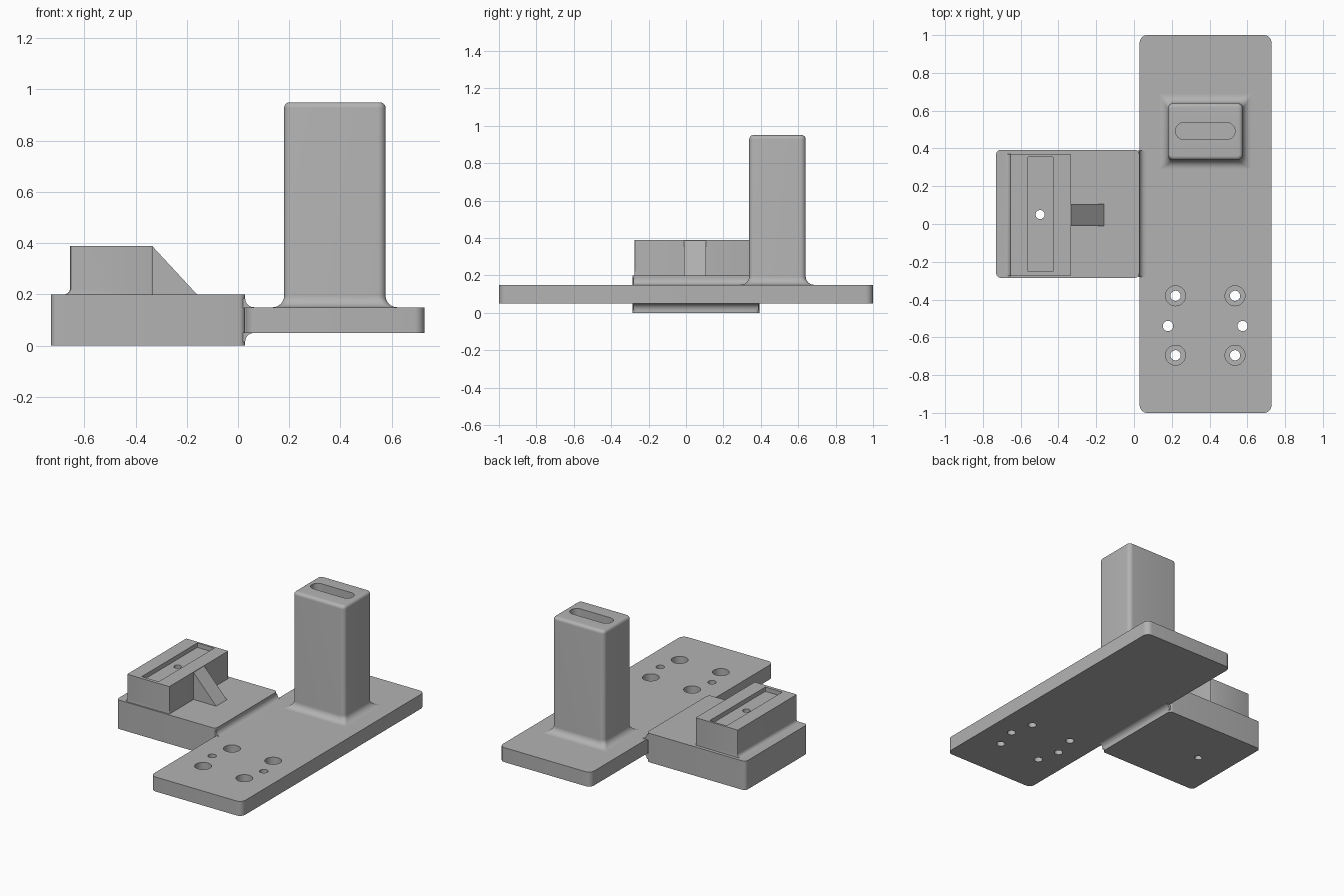
import bpy
import bmesh
from math import sin, cos, pi, radians

if "Cube" in bpy.data.objects:
    bpy.data.objects.remove(bpy.data.objects["Cube"])

grey = bpy.data.materials.new("light grey")
grey.use_nodes = True
grey.diffuse_color = (0.45, 0.45, 0.45, 1)
grey.node_tree.nodes["Principled BSDF"].inputs["Base Color"].default_value = (0.45, 0.45, 0.45, 1)


def loft(name, rings):
    """Solid through rings of matching points, capped at both ends."""
    bm = bmesh.new()
    loops = [[bm.verts.new(p) for p in ring] for ring in rings]
    n = len(loops[0])
    for a, b in zip(loops, loops[1:]):
        for i in range(n):
            j = (i + 1) % n
            bm.faces.new((a[i], a[j], b[j], b[i]))
    bm.faces.new(loops[0][::-1])
    bm.faces.new(loops[-1])
    bmesh.ops.recalc_face_normals(bm, faces=bm.faces)
    mesh = bpy.data.meshes.new(name)
    bm.to_mesh(mesh)
    bm.free()
    mesh.materials.append(grey)
    obj = bpy.data.objects.new(name, mesh)
    bpy.context.collection.objects.link(obj)
    return obj


def rounded(x0, x1, y0, y1, z, r, steps=8):
    """Rounded rectangle at height z."""
    corners = ((x1 - r, y1 - r), (x0 + r, y1 - r), (x0 + r, y0 + r), (x1 - r, y0 + r))
    ring = []
    for k, (cx, cy) in enumerate(corners):
        for s in range(steps + 1):
            a = (k + s / steps) * pi / 2
            ring.append((cx + r * cos(a), cy + r * sin(a), z))
    return ring


def slab(name, x0, x1, y0, y1, z0, z1, r):
    return loft(name, [rounded(x0, x1, y0, y1, z, r) for z in (z0, z1)])


def cylinder(name, x, y, z0, z1, r):
    circle = [(x + r * cos(i * pi / 16), y + r * sin(i * pi / 16)) for i in range(32)]
    return loft(name, [[(px, py, z) for px, py in circle] for z in (z0, z1)])


def strip(name, profile, y0, y1):
    """Profile in x and z, extruded along y."""
    return loft(name, [[(x, y, z) for x, z in profile] for y in (y0, y1)])


def cut(obj, cutters):
    for c in cutters:
        c.hide_render = True
        c.hide_viewport = True
        m = obj.modifiers.new("cut", "BOOLEAN")
        m.operation = "DIFFERENCE"
        m.solver = "EXACT"
        m.object = c
    bpy.context.view_layer.update()
    graph = bpy.context.evaluated_depsgraph_get()
    mesh = bpy.data.meshes.new_from_object(obj.evaluated_get(graph))
    obj.modifiers.clear()
    obj.data = mesh
    for c in cutters:
        bpy.data.objects.remove(c)


# Long base plate with counterbored and plain holes
plate = slab("base_plate", 0.03, 0.728, -1, 1, 0.05, 0.15, 0.04)
tools = []
for x in (0.22, 0.535):
    for y in (-0.38, -0.695):
        tools.append(cylinder("bore", x, y, 0, 0.2, 0.027))
        tools.append(cylinder("counterbore", x, y, 0.1, 0.2, 0.053))
for x in (0.18, 0.575):
    tools.append(cylinder("pin_hole", x, -0.54, 0, 0.2, 0.027))
cut(plate, tools)

# Column with flared foot, rounded top and a slot
rings = []
for s in range(9):
    a = s / 8 * pi / 2
    o = 0.045 * (1 - sin(a))
    rings.append(rounded(0.18 - o, 0.576 + o, 0.338 - o, 0.64 + o,
                         0.15 + 0.045 * (1 - cos(a)), 0.004 + 0.026 * sin(a)))
for s in range(7):
    a = s / 6 * pi / 2
    o = 0.022 * (1 - cos(a))
    rings.append(rounded(0.18 + o, 0.576 - o, 0.338 + o, 0.64 - o,
                         0.928 + 0.022 * sin(a), 0.03 - o))
column = loft("column", rings)
cut(column, [slab("slot", 0.22, 0.535, 0.447, 0.537, 0.85, 1.0, 0.0449)])

# Side block
block = slab("side_block", -0.73, 0.028, -0.285, 0.393, 0, 0.2, 0.025)
cut(block, [cylinder("bore", -0.497, 0.05, -0.1, 0.3, 0.024)])

# Raised block with a small fillet on its outer foot, a groove and a hole
rings = []
for s in range(7):
    a = s / 6 * pi / 2
    o = 0.025 * (1 - sin(a))
    rings.append(rounded(-0.655 - o, -0.333, -0.275, 0.37,
                         0.2 + 0.025 * (1 - cos(a)), 0.006, 3))
rings.append(rounded(-0.655, -0.333, -0.275, 0.37, 0.39, 0.006, 3))
raised = loft("raised_block", rings)
cut(raised, [slab("groove", -0.56, -0.43, -0.252, 0.355, 0.36, 0.45, 0.002),
             cylinder("bore", -0.497, 0.05, 0.1, 0.5, 0.024)])

# Triangular brace
strip("brace", [(-0.34, 0.195), (-0.16, 0.195), (-0.16, 0.2), (-0.333, 0.387), (-0.34, 0.387)], -0.01, 0.107)

# Concave fillets joining the side block to the plate, above and below
r = 0.035
arc = [(r * (1 - cos(i * pi / 16)), r * (1 - sin(i * pi / 16))) for i in range(9)]
for name, z, d in (("upper_fillet", 0.15, 1), ("lower_fillet", 0.05, -1)):
    profile = [(0.02, z - d * 0.002), (0.02, z + d * r)]
    profile += [(0.028 + x, z + d * h) for x, h in arc]
    profile.append((0.028 + r, z - d * 0.002))
    strip(name, profile, -0.28, 0.388)

# Smooth rounded areas while keeping edges sharp
bpy.ops.object.select_all(action="DESELECT")
for obj in bpy.context.scene.objects:
    if obj.type == "MESH" and grey.name in obj.data.materials:
        obj.select_set(True)
        bpy.context.view_layer.objects.active = obj
bpy.ops.object.shade_smooth_by_angle(angle=radians(30))
